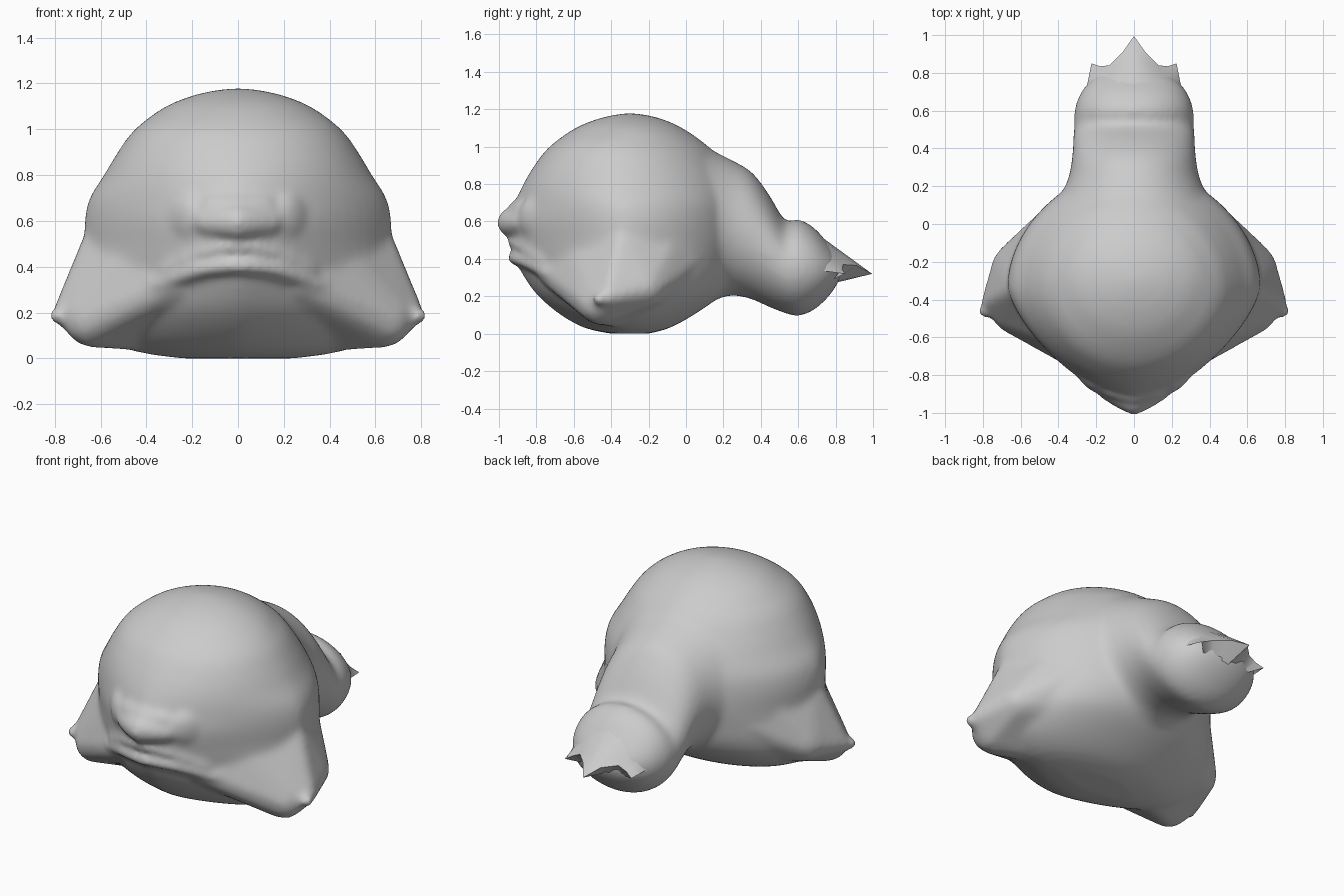
import bpy, bmesh, math
from mathutils import Vector, Matrix

if "Cube" in bpy.data.objects:
    bpy.data.objects.remove(bpy.data.objects["Cube"])

SEG = 64
bm = bmesh.new()


def lerp_row(rows, k):
    """Smoothly interpolated row of a profile table at fractional index k."""
    i = min(int(k), len(rows) - 2)
    f = k - i
    p0, p1, p2, p3 = (rows[min(max(j, 0), len(rows) - 1)] for j in range(i - 1, i + 3))
    return [0.5 * (2 * b + (c - a) * f + (2 * a - 5 * b + 4 * c - d) * f * f
            + (3 * b - a - 3 * c + d) * f ** 3) for a, b, c, d in zip(p0, p1, p2, p3)]


def loft(target, rings):
    """Skin a list of equal-length closed rings and cap both ends."""
    vs = [[target.verts.new(p) for p in r] for r in rings]
    n = len(vs[0])
    for a, b in zip(vs, vs[1:]):
        for i in range(n):
            j = (i + 1) % n
            target.faces.new((a[i], a[j], b[j], b[i]))
    target.faces.new(vs[0][::-1])
    target.faces.new(vs[-1])


def blob(c, r, rot_z=0.0):
    m = Matrix.Translation(c) @ Matrix.Rotation(rot_z, 4, 'Z') @ Matrix.Diagonal((*r, 1))
    bmesh.ops.create_uvsphere(bm, u_segments=20, v_segments=12, radius=1, matrix=m)


def hull(balls, side):
    """Convex skin around several balls, used for the fleshy side fins."""
    h = bmesh.new()
    for x, y, z, r in balls:
        bmesh.ops.create_icosphere(h, subdivisions=2, radius=r,
                                   matrix=Matrix.Translation((x * side, y, z)))
    res = bmesh.ops.convex_hull(h, input=h.verts)
    junk = {e for e in res['geom_interior'] if isinstance(e, bmesh.types.BMVert)}
    bmesh.ops.delete(h, geom=list(junk), context='VERTS')
    tmp = bpy.data.meshes.new("tmp")
    h.to_mesh(tmp)
    h.free()
    bm.from_mesh(tmp)
    bpy.data.meshes.remove(tmp)


# Head: horizontal slices (z, front y, back y, half width, front roundness)
HEAD = [(0.0, -0.40, -0.20, 0.25, 1.6), (0.03, -0.54, -0.09, 0.45, 1.5),
        (0.10, -0.67, 0.04, 0.60, 1.45), (0.20, -0.79, 0.18, 0.68, 1.45),
        (0.30, -0.865, 0.25, 0.69, 1.42), (0.40, -0.915, 0.28, 0.68, 1.42),
        (0.50, -0.94, 0.30, 0.67, 1.43), (0.60, -0.95, 0.30, 0.67, 1.45),
        (0.70, -0.915, 0.29, 0.648, 1.55), (0.80, -0.87, 0.26, 0.585, 1.75),
        (0.90, -0.81, 0.20, 0.525, 1.9), (1.00, -0.73, 0.12, 0.45, 2),
        (1.10, -0.59, -0.02, 0.315, 2), (1.155, -0.45, -0.15, 0.17, 2),
        (1.178, -0.33, -0.27, 0.04, 2)]
Y_WIDE = -0.33


def head_ring(k):
    z, yf, yb, w, p = lerp_row(HEAD, k)
    ring = []
    for i in range(SEG):
        t = 2 * math.pi * i / SEG
        c, s = math.cos(t), math.sin(t)
        q = p if s < 0 else 1.85
        depth = (yb - Y_WIDE) if s > 0 else (Y_WIDE - yf)
        mid = Y_WIDE if z < 1.05 else (yf + yb) / 2
        if z >= 1.05:
            depth = (yb - yf) / 2
        ring.append((math.copysign(w * abs(c) ** (2 / q), c),
                     mid + math.copysign(depth * abs(s) ** (2 / q), s), z))
    return ring


loft(bm, [head_ring(k / 3) for k in range(3 * (len(HEAD) - 1) + 1)])


def face_y(x, z):
    """Front surface of the head at a given x and z."""
    i = next(i for i in range(len(HEAD) - 1) if HEAD[i + 1][0] >= z)
    _, yf, _, w, p = lerp_row(HEAD, i + (z - HEAD[i][0]) / (HEAD[i + 1][0] - HEAD[i][0]))
    return Y_WIDE - (Y_WIDE - yf) * max(0, 1 - (abs(x) / w) ** p) ** (1 / p)


# Tail: upright slices (y, bottom z, top z, half width)
TAIL = [(-0.10, 0.10, 1.07, 0.50), (0.08, 0.14, 1.015, 0.43), (0.17, 0.185, 0.965, 0.38),
        (0.25, 0.205, 0.925, 0.345), (0.35, 0.185, 0.865, 0.328), (0.44, 0.145, 0.75, 0.322),
        (0.53, 0.11, 0.605, 0.318), (0.60, 0.095, 0.612, 0.315), (0.68, 0.125, 0.57, 0.29),
        (0.75, 0.185, 0.495, 0.24), (0.80, 0.25, 0.43, 0.17), (0.83, 0.31, 0.38, 0.06)]
rings = []
for k in range(3 * (len(TAIL) - 1) + 1):
    y, lo, hi, w = lerp_row(TAIL, k / 3)
    rings.append([(w * math.cos(a), y, (lo + hi) / 2 + (hi - lo) / 2 * math.sin(a))
                  for a in (2 * math.pi * i / SEG for i in range(SEG))])
loft(bm, rings)

# Side fins with small knob tips, and soft cheek folds
for s in (1, -1):
    hull([(0.755, -0.41, 0.20, 0.055), (0.64, -0.46, 0.165, 0.12), (0.60, -0.33, 0.55, 0.065),
          (0.44, 0.00, 0.40, 0.09), (0.30, -0.30, 0.12, 0.10), (0.645, -0.22, 0.25, 0.11),
          (0.44, -0.58, 0.25, 0.10), (0.25, -0.70, 0.34, 0.10), (0.56, -0.10, 0.30, 0.08),
          (0.49, -0.07, 0.52, 0.08), (0.33, -0.02, 0.24, 0.08), (0.40, -0.56, 0.45, 0.10)], s)
    blob((s * 0.785, -0.46, 0.185), (0.042, 0.04, 0.038))
    blob((s * 0.23, face_y(0.23, 0.62) + 0.03, 0.62), (0.10, 0.045, 0.10), s * 0.75)
    blob((s * 0.36, face_y(0.36, 0.32) + 0.015, 0.32), (0.075, 0.05, 0.05), s * 0.75)

# Drooping nose, wrapped round the face
for i in range(-4, 5):
    x = 0.035 * i
    r = 0.055 - 0.02 * abs(i / 4)
    blob((x, face_y(x, 0.60) + 0.002 + 0.012 * abs(i / 4), 0.595), (0.05, r + 0.01, r + 0.02))
    blob((x * 0.8, face_y(x * 0.8, 0.66) + 0.015, 0.66), (0.05, 0.035, 0.05))

# Down-turned lip and the fold above it
for top, drop, reach, r, out in ((0.405, 0.10, 0.37, 0.044, 0.003), (0.485, 0.10, 0.32, 0.028, 0.008)):
    for i in range(-16, 17):
        x = reach * i / 16
        z = top - drop * (i / 16) ** 2
        blob((x, face_y(x, z) + out, z), (r, r, r * 0.85))

# Fuse the flesh into one smooth skin
mesh = bpy.data.meshes.new("body")
bmesh.ops.recalc_face_normals(bm, faces=bm.faces)
bm.to_mesh(mesh)
bm.free()
body = bpy.data.objects.new("body", mesh)
bpy.context.collection.objects.link(body)
rm = body.modifiers.new("fuse", 'REMESH')
rm.mode = 'VOXEL'
rm.voxel_size = 0.016
rm.use_smooth_shade = True
sm = body.modifiers.new("soften", 'SMOOTH')
sm.factor = 0.5
sm.iterations = 18

# Ragged tail fin: a curved flap ending in three spikes
fb = bmesh.new()
tips = [(-0.225, 0.85, 0.32), (-0.18, 0.835, 0.345), (-0.13, 0.84, 0.37), (-0.06, 0.91, 0.365),
        (0, 0.995, 0.32), (0.06, 0.91, 0.365), (0.13, 0.84, 0.37), (0.18, 0.835, 0.345),
        (0.225, 0.85, 0.32)]
rows = []
for k in range(5):
    f = k / 4
    row = []
    for i, t in enumerate(tips):
        a = math.pi * (1 - i / 8)
        root = Vector((0.255 * math.cos(a), 0.70, 0.34 + 0.195 * math.sin(a)))
        row.append(fb.verts.new(root.lerp(Vector(t), f)))
    rows.append(row)
for a, b in zip(rows, rows[1:]):
    for i in range(8):
        fb.faces.new((a[i], a[i + 1], b[i + 1], b[i]))
# Underside of the flap, tucked up against the tail ball
under = [fb.verts.new((x, 0.79, 0.30 - 0.03 * (1 - abs(x) / 0.2)))
         for x in (-0.16, -0.13, -0.10, -0.05, 0, 0.05, 0.10, 0.13, 0.16)]
for i in range(8):
    fb.faces.new((rows[-1][i], rows[-1][i + 1], under[i + 1], under[i]))
bmesh.ops.recalc_face_normals(fb, faces=fb.faces)
fmesh = bpy.data.meshes.new("tail_fin")
fb.to_mesh(fmesh)
fb.free()
fin = bpy.data.objects.new("tail_fin", fmesh)
bpy.context.collection.objects.link(fin)
bpy.context.view_layer.objects.active = fin
fin.select_set(True)
bpy.ops.object.shade_smooth_by_angle(angle=math.radians(40))
